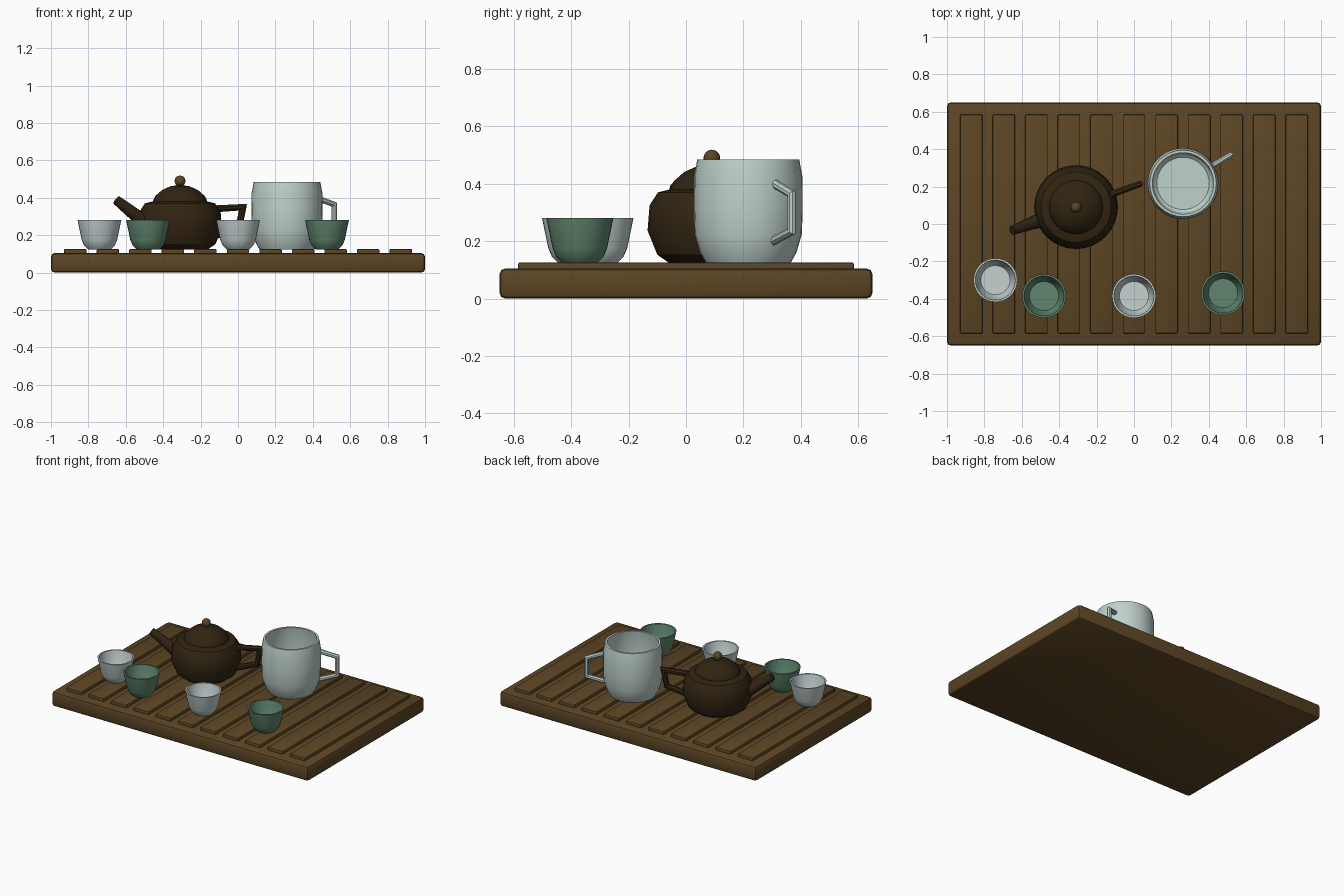
import bpy, bmesh, math
from mathutils import Vector

if "Cube" in bpy.data.objects:
    bpy.data.objects.remove(bpy.data.objects["Cube"])


def mat(name, rgb):
    m = bpy.data.materials.new(name)
    m.diffuse_color = (*rgb, 1)
    m.use_nodes = True
    m.node_tree.nodes["Principled BSDF"].inputs["Base Color"].default_value = m.diffuse_color
    return m


WOOD = mat("walnut_wood", (0.108, 0.060, 0.018))
CLAY = mat("dark_clay", (0.030, 0.018, 0.006))
GLAZE = mat("pale_celadon", (0.52, 0.635, 0.60))
WHITE = mat("pale_porcelain", (0.55, 0.635, 0.63))
GREEN = mat("green_glaze", (0.115, 0.235, 0.155))


def finish(name, bm, material, loc=(0, 0, 0), turn=0, angle=30):
    bmesh.ops.recalc_face_normals(bm, faces=bm.faces)
    me = bpy.data.meshes.new(name)
    bm.to_mesh(me)
    bm.free()
    me.materials.append(material)
    ob = bpy.data.objects.new(name, me)
    bpy.context.collection.objects.link(ob)
    ob.location = loc
    ob.rotation_euler.z = math.radians(turn)
    bpy.ops.object.select_all(action='DESELECT')
    ob.select_set(True)
    bpy.context.view_layer.objects.active = ob
    bpy.ops.object.shade_smooth_by_angle(angle=math.radians(angle))
    return ob


def skin(bm, rings):
    # join successive rings with quads and cap both ends
    n = len(rings[0])
    for a, b in zip(rings, rings[1:]):
        for i in range(n):
            j = (i + 1) % n
            bm.faces.new((a[i], a[j], b[j], b[i]))
    bm.faces.new(rings[0])
    bm.faces.new(rings[-1])


def lathe(name, profile, material, loc, n=32):
    bm = bmesh.new()
    rings = []
    for r, z in profile:
        rings.append([bm.verts.new((r * math.cos(2 * math.pi * i / n),
                                    r * math.sin(2 * math.pi * i / n), z)) for i in range(n)])
    skin(bm, rings)
    return finish(name, bm, material, loc)


def tube(name, path, material, loc, turn, n=8, flat=1.0):
    # mitred tube along (radius, z, thickness) points in the local xz plane
    bm = bmesh.new()
    pts = [Vector((x, 0, z)) for x, z, _ in path]
    rings = []
    for k, p in enumerate(pts):
        d0 = (p - pts[max(k - 1, 0)]).normalized()
        d1 = (pts[min(k + 1, len(pts) - 1)] - p).normalized()
        d = (d0 + d1).normalized()
        side = Vector((-d.z, 0, d.x)) / max(0.5, d.dot(d1 if d1.length else d0))
        t = path[k][2]
        ring = []
        for i in range(n):
            a = 2 * math.pi * (i + 0.5) / n
            ring.append(bm.verts.new(p + side * t * math.cos(a)
                                     + Vector((0, flat * t * math.sin(a), 0))))
        rings.append(ring)
    skin(bm, rings)
    return finish(name, bm, material, loc, turn)


def box(name, lo, hi, bevel, material):
    bm = bmesh.new()
    bmesh.ops.create_cube(bm, size=1)
    for v in bm.verts:
        v.co = [lo[i] + (v.co[i] + 0.5) * (hi[i] - lo[i]) for i in range(3)]
    bmesh.ops.bevel(bm, geom=bm.edges[:], offset=bevel, segments=2, profile=0.5, affect='EDGES')
    return finish(name, bm, material)


# Tray with eleven raised slats
box("tray", (-1, -0.65, 0), (1, 0.65, 0.105), 0.02, WOOD)
for i in range(11):
    x = (i - 5) * 0.174
    box(f"tray_slat_{i + 1}", (x - 0.06, -0.585, 0.09), (x + 0.06, 0.585, 0.126), 0.006, WOOD)

# Teapot: body, lid, knob, spout and handle
POT = (-0.31, 0.09, 0)
lathe("teapot_body", [(0.15, 0.125), (0.19, 0.153), (0.224, 0.237), (0.217, 0.325),
                      (0.188, 0.37), (0.14, 0.382)], CLAY, POT)
lathe("teapot_lid", [(0.145, 0.375), (0.142, 0.392), (0.132, 0.41), (0.095, 0.442),
                     (0.05, 0.462), (0.012, 0.467)], CLAY, POT)
bm = bmesh.new()
bmesh.ops.create_uvsphere(bm, u_segments=16, v_segments=10, radius=0.029)
finish("teapot_knob", bm, WOOD, (POT[0], POT[1], 0.49))
tube("teapot_spout", [(0.15, 0.235, 0.05), (0.24, 0.298, 0.036), (0.362, 0.388, 0.025)],
     CLAY, POT, 200, n=12)
tube("teapot_handle", [(0.18, 0.34, 0.02), (0.358, 0.35, 0.018), (0.335, 0.24, 0.018),
                       (0.19, 0.195, 0.02)], CLAY, POT, 20)

# Serving pitcher, hollow, with a bracket handle
JUG = (0.262, 0.217, 0)
lathe("pitcher_body", [(0.148, 0.125), (0.168, 0.16), (0.187, 0.225), (0.19, 0.32),
                       (0.189, 0.425), (0.178, 0.484), (0.164, 0.484), (0.174, 0.42),
                       (0.174, 0.24), (0.155, 0.165), (0.14, 0.15)], GLAZE, JUG)
tube("pitcher_handle", [(0.165, 0.405, 0.016), (0.296, 0.364, 0.015), (0.296, 0.236, 0.015),
                        (0.165, 0.2, 0.016)], GLAZE, JUG, 31)

# Four tea cups
for i, (x, y, m) in enumerate([(-0.741, -0.30, WHITE), (-0.481, -0.385, GREEN),
                               (0.0, -0.385, WHITE), (0.476, -0.37, GREEN)]):
    lathe(f"tea_cup_{i + 1}", [(0.062, 0.125), (0.082, 0.145), (0.095, 0.175), (0.117, 0.281),
                               (0.107, 0.281), (0.085, 0.172), (0.078, 0.16)], m, (x, y, 0))
